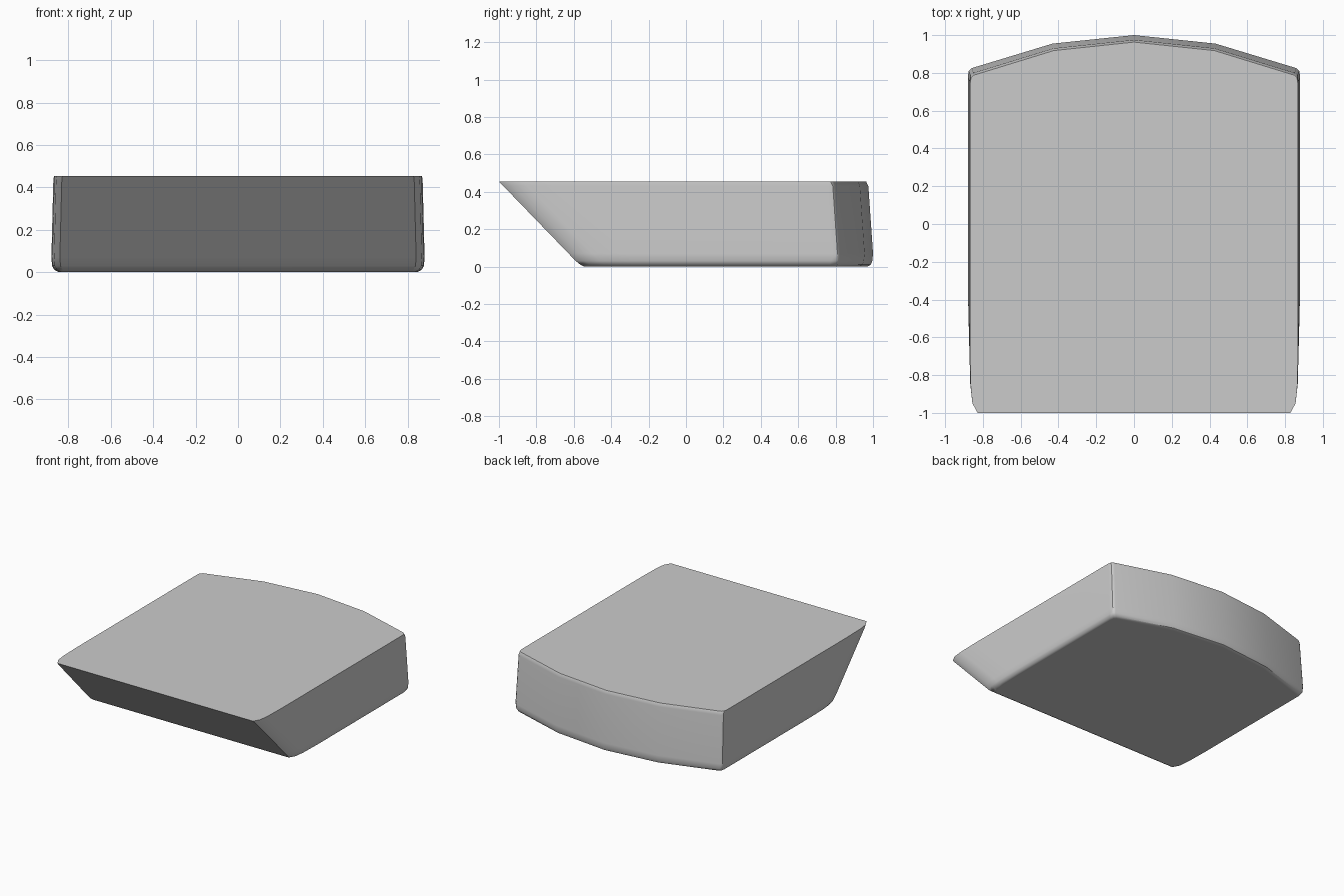
import bpy
import bmesh
from math import radians

if "Cube" in bpy.data.objects:
    bpy.data.objects.remove(bpy.data.objects["Cube"])

# Cross-sections from bottom to top: height, front y, half width, back centre y
LEVELS = [
    (0.000, -0.545, 0.845, 0.970),
    (0.010, -0.565, 0.865, 0.988),
    (0.030, -0.590, 0.877, 0.996),
    (0.070, -0.628, 0.880, 1.000),
    (0.430, -0.976, 0.871, 0.975),
    (0.455, -1.000, 0.868, 0.963),
]


def half_outline(front, w, back):
    """Right half of a section: rounded front corner, side, bowed back."""
    return [
        (w - 0.040, front),
        (w - 0.013, front + 0.05),
        (w - 0.004, front + 0.13),
        (w, front + 0.30),
        (w, back - 0.220),
        (w - 0.005, back - 0.190),
        (w - 0.020, back - 0.175),
        (w * 0.49, back - 0.045),
    ]


# Wedge-fronted block lofted through the sections
bm = bmesh.new()
rings = []
for z, front, w, back in LEVELS:
    right = half_outline(front, w, back)
    left = [(-x, y) for x, y in reversed(right)]
    rings.append([bm.verts.new((x, y, z)) for x, y in right + [(0, back)] + left])

n = len(rings[0])
for low, high in zip(rings, rings[1:]):
    for i in range(n):
        j = (i + 1) % n
        bm.faces.new((low[i], low[j], high[j], high[i]))
bm.faces.new(rings[0][::-1])
bm.faces.new(rings[-1])
bmesh.ops.recalc_face_normals(bm, faces=bm.faces)

mesh = bpy.data.meshes.new("wedge_block")
bm.to_mesh(mesh)
bm.free()
block = bpy.data.objects.new("wedge_block", mesh)
bpy.context.collection.objects.link(block)

# Soft rounded edges, flat large faces
bpy.context.view_layer.objects.active = block
block.select_set(True)
bpy.ops.object.shade_smooth_by_angle(angle=radians(35))
weighted = block.modifiers.new("face_weighted_shading", 'WEIGHTED_NORMAL')
weighted.keep_sharp = True
